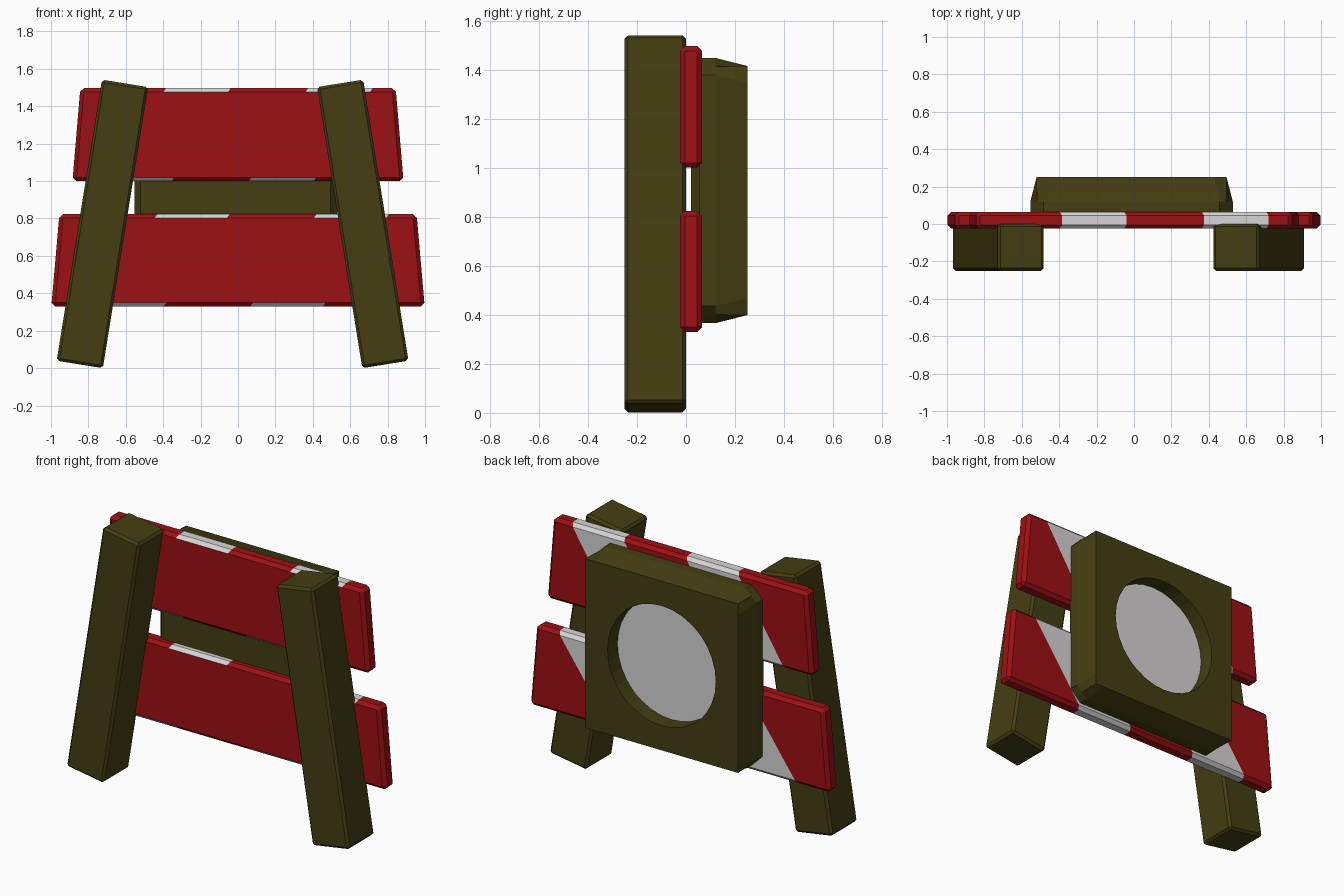
import bpy, bmesh, math
from mathutils import Vector, Matrix

if "Cube" in bpy.data.objects:
    bpy.data.objects.remove(bpy.data.objects["Cube"])


def material(name, rgb):
    m = bpy.data.materials.new(name)
    m.diffuse_color = (*rgb, 1)
    m.use_nodes = True
    m.node_tree.nodes["Principled BSDF"].inputs["Base Color"].default_value = m.diffuse_color
    return m


RED = material("red paint", (0.34, 0.005, 0.007))
WHITE = material("white paint", (0.68, 0.66, 0.67))
OLIVE = material("olive wood", (0.058, 0.048, 0.006))


def finish(bm, name, mats):
    bmesh.ops.recalc_face_normals(bm, faces=bm.faces)
    me = bpy.data.meshes.new(name)
    bm.to_mesh(me)
    bm.free()
    for m in mats:
        me.materials.append(m)
    ob = bpy.data.objects.new(name, me)
    bpy.context.collection.objects.link(ob)
    return ob


def bevel(bm, width):
    bmesh.ops.bevel(bm, geom=bm.edges[:], offset=width, segments=1,
                    affect='EDGES', profile=0.5)


# Leaning square legs in front of the boards
def leg(name, side):
    bm = bmesh.new()
    bmesh.ops.create_cube(bm, size=1)
    bmesh.ops.scale(bm, vec=(0.25, 0.25, 1.522), verts=bm.verts)
    bevel(bm, 0.014)
    bmesh.ops.rotate(bm, cent=(0, 0, 0), verts=bm.verts,
                     matrix=Matrix.Rotation(-side * math.radians(9.15), 3, 'Y'))
    bmesh.ops.translate(bm, vec=(-0.029 + side * 0.696, -0.125, 0.771), verts=bm.verts)
    finish(bm, name, [OLIVE])


leg("left_leg", -1)
leg("right_leg", 1)


# Trapezoid boards with diagonal white stripes on all but the front face
def board(name, z0, z1, half_bottom, half_top, k):
    bm = bmesh.new()
    bmesh.ops.create_cube(bm, size=1)
    for v in bm.verts:
        top = v.co.z > 0
        half = half_top if top else half_bottom
        v.co = Vector((math.copysign(half, v.co.x),
                       0.065 if v.co.y > 0 else -0.025, z1 if top else z0))
    bevel(bm, 0.02)
    slope = 0.315 * k / (z1 - z0)
    edges = [x * k for x in (-0.70, -0.355, 0.06, 0.405)]
    for x in edges:
        bmesh.ops.bisect_plane(bm, geom=bm.verts[:] + bm.edges[:] + bm.faces[:],
                               plane_co=(x, 0, z0), plane_no=(1, 0, -slope))
    bm.normal_update()
    for f in bm.faces:
        c = f.calc_center_median()
        u = c.x - slope * (c.z - z0)
        striped = edges[0] < u < edges[1] or edges[2] < u < edges[3]
        f.material_index = int(striped and f.normal.y > -0.9)
    finish(bm, name, [RED, WHITE])


board("upper_board", 1.0, 1.497, 0.885, 0.843, 1.0)
board("lower_board", 0.33, 0.823, 0.998, 0.955, 1.12)

# Chamfered panel on the back with a round recess, lofted from rings
CX, CZ = -0.013, 0.907
angles = [math.radians(q * 90 + a) for q in range(4) for a in
          (-45, -41, -33.75, -22.5, -11.25, 0, 11.25, 22.5, 33.75, 41)]


def ring(bm, y, size, cut=0.0, circle=False):
    verts = []
    for a in angles:
        c, s = math.cos(a), math.sin(a)
        r = size
        if not circle:
            r = min(size / max(abs(c), abs(s)), (2 * size - cut) / (abs(c) + abs(s)))
        verts.append(bm.verts.new((CX + r * c, y, CZ + r * s)))
    return verts


bm = bmesh.new()
rings = [ring(bm, 0.02, 0.508), ring(bm, 0.055, 0.541, 0.07),
         ring(bm, 0.12, 0.541, 0.07), ring(bm, 0.25, 0.508),
         ring(bm, 0.25, 0.36, circle=True), ring(bm, 0.155, 0.36, circle=True)]
n = len(angles)
for a, b in zip(rings, rings[1:]):
    for i in range(n):
        bm.faces.new((a[i], a[(i + 1) % n], b[(i + 1) % n], b[i]))
bm.faces.new(rings[0])
disc = bm.faces.new(rings[-1])
disc.material_index = 1
finish(bm, "round_sign_panel", [OLIVE, WHITE])
